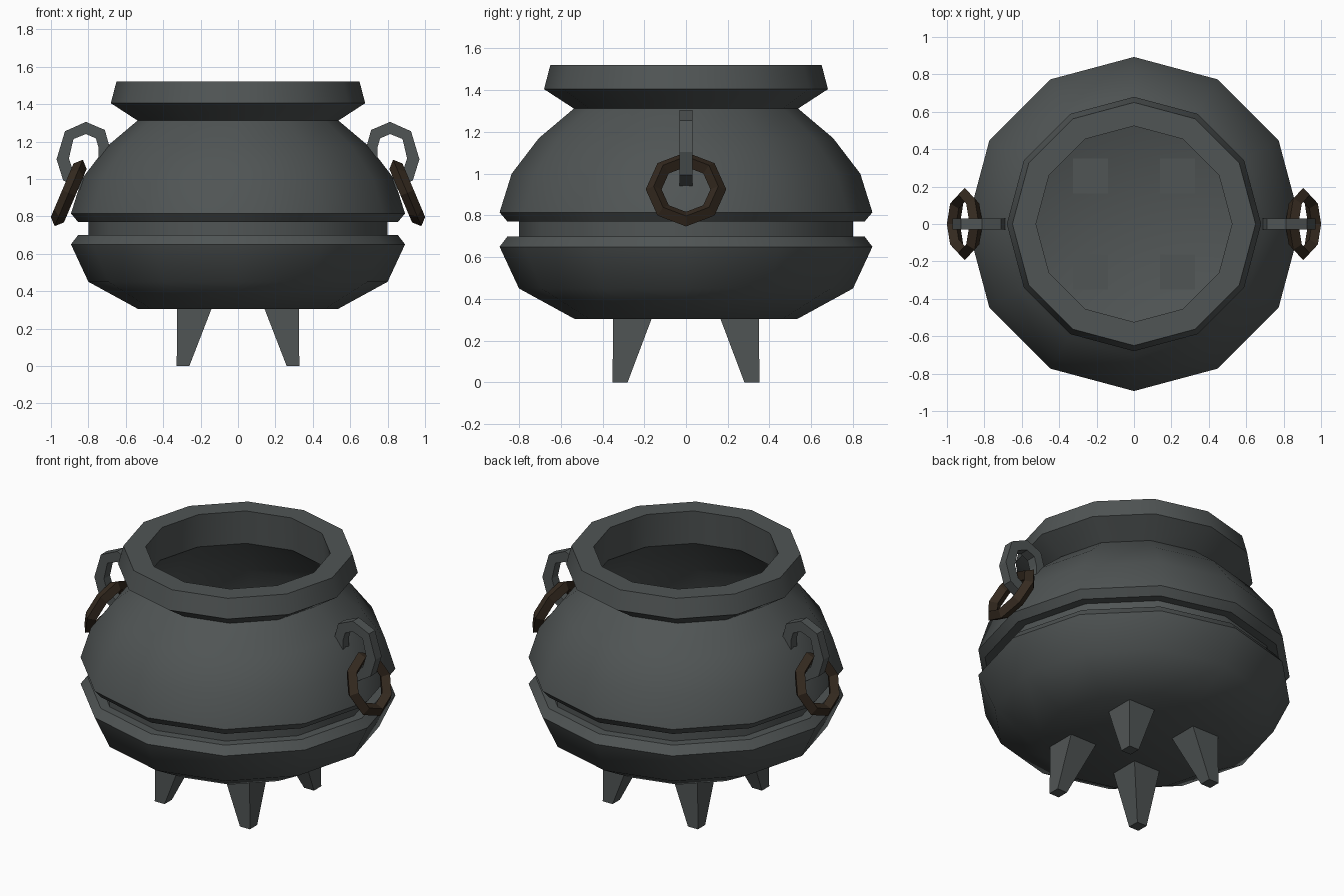
import bpy, bmesh, math

if "Cube" in bpy.data.objects:
    bpy.data.objects.remove(bpy.data.objects["Cube"])

def material(name, rgb):
    m = bpy.data.materials.new(name)
    m.diffuse_color = (*rgb, 1)
    m.use_nodes = True
    m.node_tree.nodes["Principled BSDF"].inputs["Base Color"].default_value = m.diffuse_color
    return m

IRON = material("dark iron", (0.08, 0.09, 0.09))
BROWN = material("dark brown", (0.035, 0.023, 0.014))

def finish(bm, name, mat, smooth=False):
    bmesh.ops.recalc_face_normals(bm, faces=bm.faces[:])
    me = bpy.data.meshes.new(name)
    bm.to_mesh(me)
    bm.free()
    me.materials.append(mat)
    ob = bpy.data.objects.new(name, me)
    bpy.context.collection.objects.link(ob)
    if smooth:
        bpy.ops.object.select_all(action='DESELECT')
        ob.select_set(True)
        bpy.context.view_layer.objects.active = ob
        bpy.ops.object.shade_smooth_by_angle(angle=math.radians(40))
    return ob

def lathe(name, profile, closed=False, base=False, n=12):
    """Twelve-sided turned part from (radius, height) points."""
    bm = bmesh.new()
    rings = [[bm.verts.new((r * math.cos(2 * math.pi * i / n), r * math.sin(2 * math.pi * i / n), z))
              for i in range(n)] for r, z in profile]
    pairs = list(zip(rings, rings[1:])) + ([(rings[-1], rings[0])] if closed else [])
    for a, b in pairs:
        for i in range(n):
            j = (i + 1) % n
            bm.faces.new((a[i], a[j], b[j], b[i]))
    if base:
        bm.faces.new(rings[0][::-1])
    return finish(bm, name, IRON, True)

# Pot shell with the recessed band round its middle
lathe("pot_body", [(0.535, 0.305), (0.80, 0.45), (0.893, 0.65), (0.855, 0.70), (0.80, 0.70),
                   (0.80, 0.77), (0.855, 0.77), (0.893, 0.815), (0.835, 1.0), (0.705, 1.17),
                   (0.537, 1.312)], base=True)

# Flared rim
lathe("pot_rim", [(0.537, 1.312), (0.68, 1.405), (0.65, 1.52), (0.524, 1.52)], closed=True)

def leg(name, sx, sy):
    bm = bmesh.new()
    rings = []
    for x0, x1, y0, y1, z in ((0.26, 0.328, 0.28, 0.352, 0), (0.14, 0.325, 0.163, 0.349, 0.31)):
        rings.append([bm.verts.new((sx * x, sy * y, z))
                      for x, y in ((x0, y0), (x1, y0), (x1, y1), (x0, y1))])
    for i in range(4):
        j = (i + 1) % 4
        bm.faces.new((rings[0][i], rings[0][j], rings[1][j], rings[1][i]))
    bm.faces.new(rings[0])
    bm.faces.new(rings[1])
    finish(bm, name, IRON)

# Four tapered legs
for sy, end in ((-1, "front"), (1, "back")):
    for sx, side in ((-1, "left"), (1, "right")):
        leg(f"{end}_{side}_leg", sx, sy)

# Hook outline in x, z: outer and inner edge of the bent bar
OUTER = [(0.68, 1.11), (0.682, 1.155), (0.712, 1.262), (0.813, 1.305), (0.925, 1.255),
         (0.97, 1.105), (0.935, 0.993), (0.82, 0.925)]
INNER = [(0.745, 1.11), (0.745, 1.165), (0.76, 1.217), (0.813, 1.24), (0.88, 1.213),
         (0.904, 1.11), (0.88, 1.035), (0.80, 0.985)]

def hook(name, s):
    bm = bmesh.new()
    secs = [[bm.verts.new((s * x, y, z)) for (x, z), y in
             ((o, -0.03), (o, 0.03), (i, 0.03), (i, -0.03))] for o, i in zip(OUTER, INNER)]
    for a, b in zip(secs, secs[1:]):
        for i in range(4):
            j = (i + 1) % 4
            bm.faces.new((a[i], a[j], b[j], b[i]))
    bm.faces.new(secs[0])
    bm.faces.new(secs[-1])
    finish(bm, name, IRON)

# Hooks and the loose rings hanging from them
for s, side in ((-1, "left"), (1, "right")):
    hook(f"{side}_hook", s)
    bpy.ops.mesh.primitive_torus_add(major_segments=8, minor_segments=4, major_radius=0.155,
                                     minor_radius=0.038, location=(s * 0.905, 0, 0.925),
                                     rotation=(0, s * math.radians(67), 0))
    ring = bpy.context.object
    ring.name = f"{side}_ring"
    ring.data.materials.append(BROWN)
    ring.data.shade_flat()
